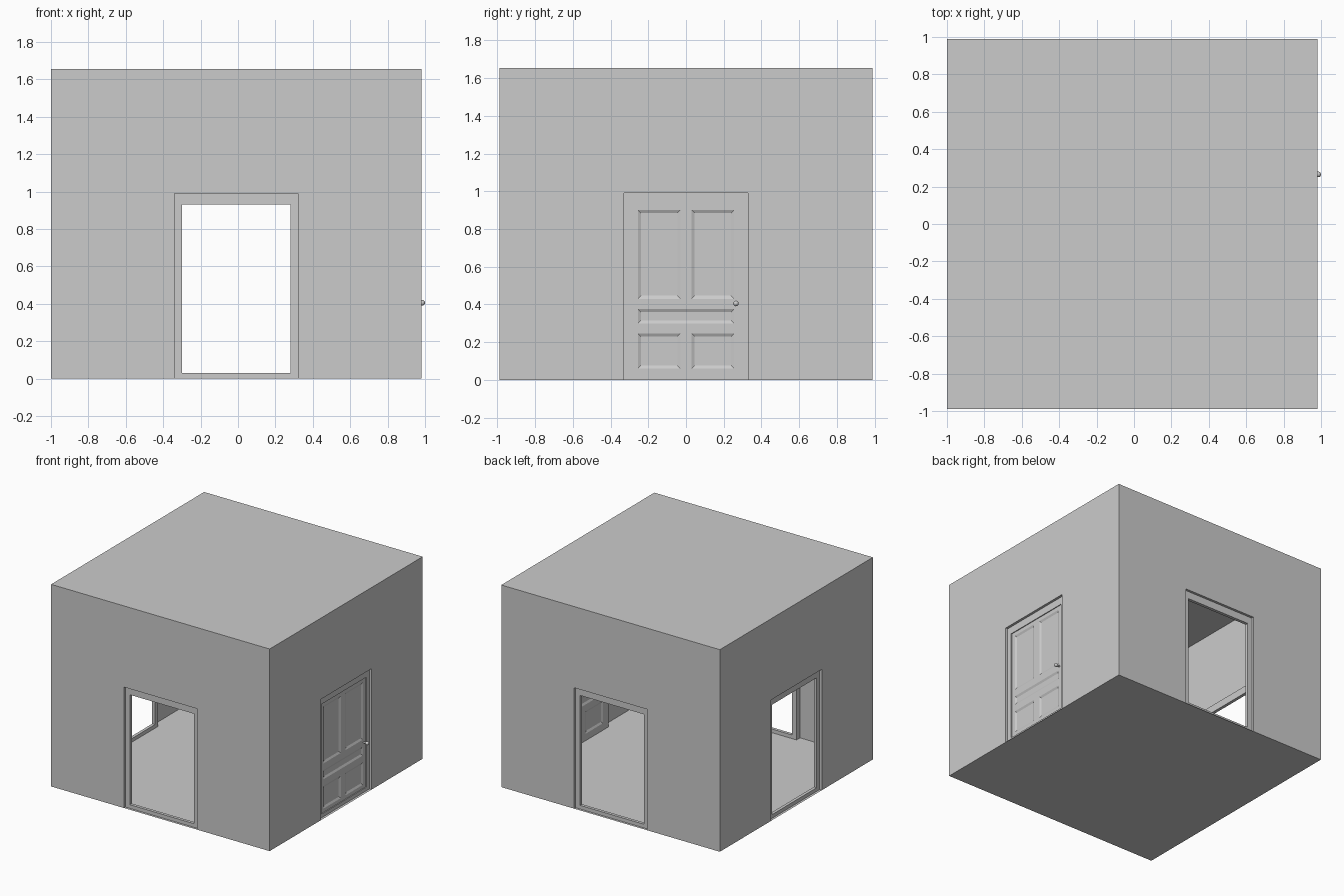
import bpy, bmesh
from math import radians
from mathutils import Matrix, Vector

if "Cube" in bpy.data.objects:
    bpy.data.objects.remove(bpy.data.objects["Cube"])

H, W = 1.655, 0.99           # wall height, half width
CX = -0.01                   # room centre in x
FW, FH = 0.33, 0.99          # frame outer half width, height
OW, O0, O1 = 0.29, 0.03, 0.93  # opening half width, sill, head
R0, R1 = 0.02, 0.045         # frame front and back depth inside the wall plane


def finish(bm, name):
    bmesh.ops.remove_doubles(bm, verts=bm.verts, dist=1e-5)
    bmesh.ops.recalc_face_normals(bm, faces=bm.faces)
    me = bpy.data.meshes.new(name)
    bm.to_mesh(me)
    bm.free()
    ob = bpy.data.objects.new(name, me)
    bpy.context.collection.objects.link(ob)
    return ob


def side_matrix(i):
    # i: 0 front, 1 right, 2 back, 3 left
    return Matrix.Translation((CX, 0, 0)) @ Matrix.Rotation(radians(90 * i), 4, 'Z')


def face(bm, m, pts):
    return bm.faces.new([bm.verts.new(m @ Vector(p)) for p in pts])


# room shell: four walls with a doorway each, shallow reveals, floor and roof
bm = bmesh.new()
floor = []
for i in range(4):
    m = side_matrix(i)
    outline = [(-W, 0), (-FW, 0), (-FW, FH), (FW, FH), (FW, 0), (W, 0), (W, H), (-W, H)]
    face(bm, m, [(x, -W, z) for x, z in outline])
    for (xa, za), (xb, zb) in zip(outline[1:4], outline[2:5]):
        face(bm, m, [(xa, -W, za), (xb, -W, zb), (xb, -W + R0, zb), (xa, -W + R0, za)])
    floor += [m @ Vector((x, -W, 0)) for x in (-W, -FW, FW)]
face(bm, Matrix(), floor[::-1])
face(bm, Matrix.Translation((CX, 0, H)), [(-W, -W, 0), (W, -W, 0), (W, W, 0), (-W, W, 0)])
finish(bm, "room_shell")

# door frames: rectangular rings set into each wall
outer = [(-FW, 0), (FW, 0), (FW, FH), (-FW, FH)]
inner = [(-OW, O0), (OW, O0), (OW, O1), (-OW, O1)]
for i, side in enumerate(("front", "right", "back", "left")):
    bm = bmesh.new()
    m = side_matrix(i)
    loops = [(outer, R0), (inner, R0), (inner, R1), (outer, R1)]
    for k in range(4):
        (la, da), (lb, db) = loops[k], loops[(k + 1) % 4]
        for j in range(4):
            a, b, c, d = la[j], la[(j + 1) % 4], lb[(j + 1) % 4], lb[j]
            face(bm, m, [(a[0], -W + da, a[1]), (b[0], -W + da, b[1]),
                         (c[0], -W + db, c[1]), (d[0], -W + db, d[1])])
    finish(bm, side + "_door_frame")

# panelled door in the right wall: half built on a grid, then mirrored
T = 0.011
us = [-OW, -0.255, -0.03, 0.03, 0.255, OW]
zs = [O0, 0.06, 0.245, 0.30, 0.375, 0.43, 0.90, O1]
bm = bmesh.new()
panels = []
for j in range(7):
    for i in range(5):
        f = face(bm, Matrix(), [(T, us[i], zs[j]), (T, us[i + 1], zs[j]),
                                (T, us[i + 1], zs[j + 1]), (T, us[i], zs[j + 1])])
        if (j in (1, 5) and i in (1, 3)) or (j == 3 and i in (1, 2, 3)):
            panels.append(f)
bmesh.ops.remove_doubles(bm, verts=bm.verts, dist=1e-5)
rim = [e for e in bm.edges if e.is_boundary]
bmesh.ops.inset_region(bm, faces=panels, thickness=0.016, depth=-0.008,
                       use_even_offset=True, use_boundary=True)
ext = bmesh.ops.extrude_edge_only(bm, edges=rim)["geom"]
for v in ext:
    if isinstance(v, bmesh.types.BMVert):
        v.co.x = 0
door = finish(bm, "door")

# door knob: ball on a short stem
bm = bmesh.new()
bmesh.ops.create_uvsphere(bm, u_segments=16, v_segments=10, radius=0.015,
                          matrix=Matrix.Translation((0.043, 0.265, 0.405)) @ Matrix.Rotation(radians(90), 4, 'Y'))
bmesh.ops.create_cone(bm, cap_ends=True, segments=16, radius1=0.007, radius2=0.007, depth=0.025,
                      matrix=Matrix.Translation((0.0225, 0.265, 0.405)) @ Matrix.Rotation(radians(90), 4, 'Y'))
for f in bm.faces:
    f.smooth = len(f.verts) < 5
knob = finish(bm, "door_knob")

for ob in (door, knob):
    ob.location.x = CX + W - 0.038
    mod = ob.modifiers.new("both_sides", 'MIRROR')
    mod.use_axis = (True, False, False)
